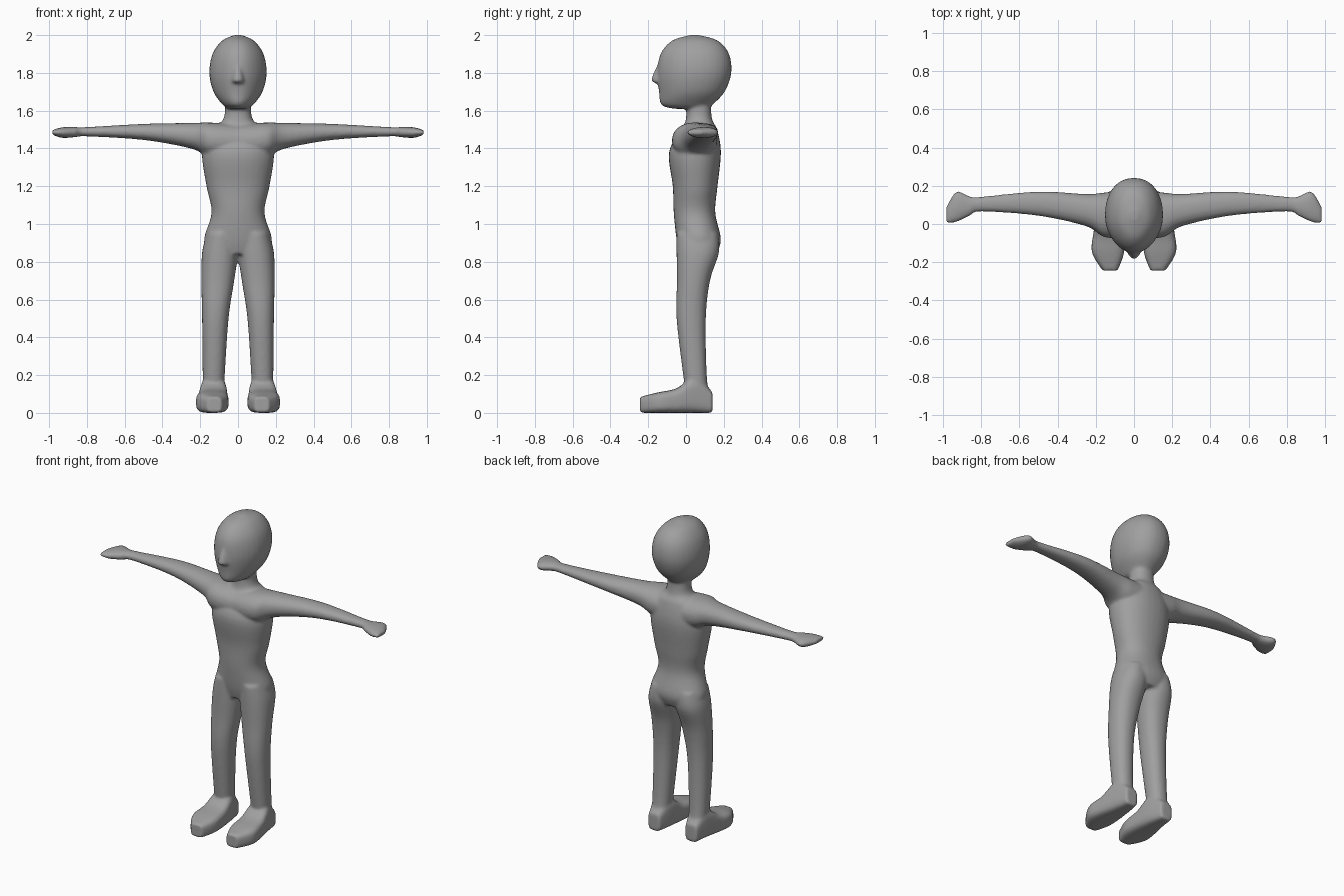
import bpy
import bmesh
from math import cos, sin, pi, copysign

STEPS = 5     # rings per span between stations
SIDES = 32    # points around each ring

if "Cube" in bpy.data.objects:
    bpy.data.objects.remove(bpy.data.objects["Cube"])


# Loft directions: each maps a station and its cross-section to x, y, z
def upward(station, across, depth):
    return across, depth, station


def outward(station, depth, height):
    return station, depth, height


def backward(station, across, height):
    return across, station, height


def spline(before, start, end, after, t):
    """Catmull-Rom value between start and end."""
    leave, arrive = (end - before) / 2, (after - start) / 2
    ease = t * t * (3 - 2 * t)
    bend = t * (1 - t)
    return start + ease * (end - start) + bend * ((1 - t) * leave - t * arrive)


def refine(stations):
    """Fill in smooth rows between the given stations."""
    padded = [stations[0], *stations, stations[-1]]
    for before, start, end, after in zip(padded, padded[1:], padded[2:], padded[3:]):
        for step in range(STEPS):
            yield [spline(*values, step / STEPS) for values in zip(before, start, end, after)]
    yield stations[-1]


def superellipse(angle, power):
    """Unit cross-section point; a higher power is squarer."""
    return [copysign(abs(wave) ** (2 / power), wave) for wave in (cos(angle), sin(angle))]


def loft(bm, direction, stations, power=2.2, taper=0, side=1):
    """Closed tube; each row is station, left, right, near, far."""
    rings = []
    for station, left, right, near, far in refine(stations):
        ring = []
        for index in range(SIDES):
            u, v = superellipse(2 * pi * index / SIDES, power)
            if v < 0:
                u *= 1 - taper * v * v
            across = (left + right + u * (right - left)) / 2
            through = (near + far + v * (far - near)) / 2
            x, y, z = direction(station, across, through)
            ring.append(bm.verts.new((x * side, y, z)))
        rings.append(ring)
    for low, high in zip(rings, rings[1:]):
        for index in range(SIDES):
            following = (index + 1) % SIDES
            bm.faces.new((low[index], low[following], high[following], high[index]))
    bm.faces.new(rings[0])
    bm.faces.new(rings[-1])


def symmetric(rows):
    """Turn height, half width, front, back into loft rows."""
    return [(height, -half, half, front, back) for height, half, front, back in rows]


# Hips, waist, chest, shoulders and neck
torso = symmetric([
    (.84, .15, -.03, .16), (.92, .18, -.05, .185), (1.06, .14, -.065, .155),
    (1.2, .167, -.07, .167), (1.38, .19, -.09, .185), (1.5, .14, -.025, .165),
    (1.56, .075, 0, .137), (1.7, .07, 0, .13)])

# Jaw to crown
head = symmetric([
    (1.61, .05, -.06, .12), (1.63, .08, -.13, .14), (1.7, .13, -.143, .205),
    (1.8, .152, -.152, .24), (1.9, .135, -.135, .228), (1.97, .085, -.075, .17),
    (2, .02, .02, .07)])

nose = symmetric([(1.745, .03, -.16, -.08), (1.765, .034, -.183, -.08), (1.85, .012, -.15, -.08)])

# Ankle to hip
leg = [
    (.1, .075, .183, 0, .125), (.2, .07, .187, -.015, .11), (.5, .05, .19, -.05, .105),
    (.7, .02, .194, -.048, .127), (.85, 0, .19, -.05, .175), (.95, .01, .165, -.05, .17)]

# Toe to heel
foot = [
    (-.243, .085, .165, 0, .085), (-.15, .052, .22, 0, .108), (-.05, .053, .213, 0, .13),
    (.05, .064, .194, 0, .19), (.14, .09, .172, 0, .11)]

# Shoulder to mitten hand
arm = [
    (0, -.07, .17, 1.34, 1.53), (.15, -.07, .165, 1.355, 1.537), (.25, -.012, .157, 1.4, 1.535),
    (.5, .043, .17, 1.445, 1.53), (.8, .065, .143, 1.464, 1.513), (.86, .042, .145, 1.46, 1.513),
    (.93, .01, .17, 1.456, 1.512), (.983, .006, .09, 1.472, 1.498)]

# Assemble all parts into one closed figure
bm = bmesh.new()
loft(bm, upward, torso)
loft(bm, upward, head, taper=.2)
loft(bm, upward, nose)
for side in (1, -1):
    loft(bm, upward, leg, side=side)
    loft(bm, backward, foot, power=3.5, side=side)
    loft(bm, outward, arm, side=side)
bmesh.ops.recalc_face_normals(bm, faces=bm.faces)

mesh = bpy.data.meshes.new("body")
bm.to_mesh(mesh)
bm.free()
mesh.shade_smooth()
body = bpy.data.objects.new("body", mesh)
bpy.context.collection.objects.link(body)

# Plain grey skin
grey = bpy.data.materials.new("plain grey")
grey.use_nodes = True
colour = (.35, .35, .35, 1)
grey.diffuse_color = colour
grey.node_tree.nodes["Principled BSDF"].inputs["Base Color"].default_value = colour
mesh.materials.append(grey)

# Blend the parts into one continuous skin
remesh = body.modifiers.new("merge_parts", 'REMESH')
remesh.mode = 'VOXEL'
remesh.voxel_size = .009
remesh.use_smooth_shade = True
relax = body.modifiers.new("soften_joins", 'SMOOTH')
relax.factor = .5
relax.iterations = 6
